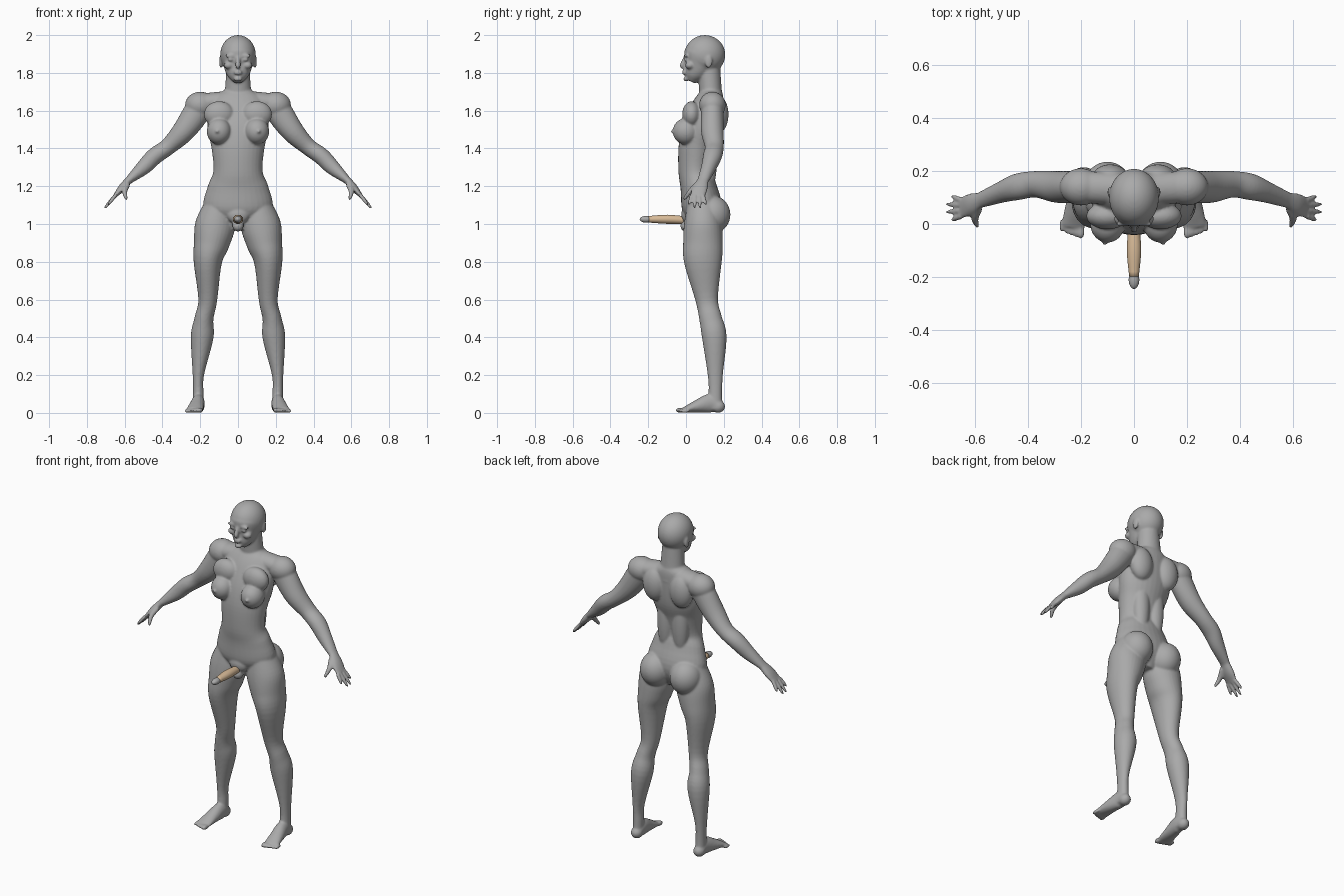
import bpy
import bmesh
import math
from mathutils import Vector, Matrix

if "Cube" in bpy.data.objects:
    bpy.data.objects.remove(bpy.data.objects["Cube"])

ACROSS = Vector((1, 0, 0))
DEPTH = Vector((0, 1, 0))


def make_material(name, *colour):
    material = bpy.data.materials.new(name)
    material.use_nodes = True
    material.diffuse_color = (*colour, 1)
    shader = material.node_tree.nodes["Principled BSDF"]
    shader.inputs["Base Color"].default_value = (*colour, 1)
    return material


def smooth_path(stations, steps=5):
    """Run a Catmull-Rom curve through the stations."""
    points = [Vector(station) for station in stations]
    before = points[0] * 2 - points[1]
    after = points[-1] * 2 - points[-2]
    points = [before, *points, after]
    path = []
    for a, b, c, d in zip(points, points[1:], points[2:], points[3:]):
        for step in range(steps):
            t = step / steps
            bend = a * 2 - b * 5 + c * 4 - d
            twist = b * 3 - a - c * 3 + d
            path.append(b + ((c - a) * t + bend * t * t + twist * t * t * t) / 2)
    return path + [points[-2]]


def tube(mesh, stations, axis=DEPTH, segments=32):
    """Loft ellipses; a station is x, y, z, radius along axis, radius across it."""
    path = smooth_path(stations)
    centres = [Vector(station[:3]) for station in path]
    last = len(path) - 1
    rings = []
    for index, station in enumerate(path):
        tangent = centres[min(index + 1, last)] - centres[max(index - 1, 0)]
        tangent.normalize()
        along = (axis - tangent * tangent.dot(axis)).normalized()
        across = tangent.cross(along)
        ring = []
        for segment in range(segments):
            angle = math.tau * segment / segments
            offset = along * station[3] * math.cos(angle) + across * station[4] * math.sin(angle)
            ring.append(mesh.verts.new(centres[index] + offset))
        rings.append(ring)
    for lower, upper in zip(rings, rings[1:]):
        for segment in range(segments):
            previous = segment - 1
            mesh.faces.new((lower[previous], lower[segment], upper[segment], upper[previous]))
    mesh.faces.new(rings[0])
    mesh.faces.new(rings[-1])


def ball(mesh, centre, radii):
    """Add an ellipsoid."""
    matrix = Matrix.Translation(centre) @ Matrix.Diagonal((*radii, 1))
    bmesh.ops.create_icosphere(mesh, subdivisions=4, radius=1, matrix=matrix)


def column(mesh, *rows):
    """Loft an upright central part; a row is height, half width, front, back."""
    tube(mesh, [(0, (front + back) / 2, height, (back - front) / 2, half_width)
                for height, half_width, front, back in rows])


def mirror_copy(mesh):
    """Copy everything built so far to the other side of the body."""
    geometry = mesh.verts[:] + mesh.edges[:] + mesh.faces[:]
    for item in bmesh.ops.duplicate(mesh, geom=geometry)["geom"]:
        if isinstance(item, bmesh.types.BMVert):
            item.co.x = -item.co.x


def finish(mesh, name, material):
    bmesh.ops.recalc_face_normals(mesh, faces=mesh.faces)
    for face in mesh.faces:
        face.smooth = True
    data = bpy.data.meshes.new(name)
    mesh.to_mesh(data)
    mesh.free()
    data.materials.append(material)
    part = bpy.data.objects.new(name, data)
    bpy.context.collection.objects.link(part)
    return part


clay_grey = make_material("clay grey", .4, .4, .4)
warm_tan = make_material("warm tan", .68, .49, .31)
body = bmesh.new()

# Left brow, eye, cheek and ear
ball(body, centre=(.04, 0, 1.89), radii=(.03, .01, .01))
ball(body, centre=(.04, 0, 1.87), radii=(.015, .012, .008))
ball(body, centre=(.05, .02, 1.84), radii=(.025, .025, .02))
ball(body, centre=(.09, .12, 1.86), radii=(.01, .02, .035))

# Left collar, shoulder, shoulder blade and back muscle
tube(body, [(0, .13, 1.66, .06, .05), (.2, .14, 1.64, .06, .05)])
ball(body, centre=(.2, .14, 1.63), radii=(.08, .07, .07))
ball(body, centre=(.09, .17, 1.58), radii=(.07, .055, .1))
ball(body, centre=(.05, .12, 1.36), radii=(.05, .045, .2))

# Left chest, breast, nipple and buttock
ball(body, centre=(.1, .03, 1.58), radii=(.08, .05, .07))
ball(body, centre=(.1, 0, 1.49), radii=(.065, .07, .07))
ball(body, centre=(.11, -.07, 1.49), radii=(.01, .01, .01))
ball(body, centre=(.1, .14, 1.05), radii=(.09, .095, .1))

# Left arm from shoulder to wrist
wrist = Vector((.58, .09, 1.23))
tube(body, [(.18, .14, 1.66, .06, .06), (.22, .14, 1.59, .06, .07),
            (.29, .14, 1.49, .06, .06), (.37, .15, 1.41, .05, .045),
            (.44, .14, 1.36, .05, .045), (.5, .12, 1.3, .04, .04),
            (*wrist, .03, .02)])

# Left palm, fingers fanned out evenly, and thumb
knuckles = Vector((.65, .06, 1.15))
tube(body, [(*wrist, .03, .02), (*wrist.lerp(knuckles, .5), .04, .02),
            (*knuckles, .04, .01)])
for finger in (-1.5, -.5, .5, 1.5):
    root = knuckles + DEPTH * finger * .02
    tip = Vector((.71, .06 + .03 * finger, 1.08 + .01 * finger * finger))
    tip.x -= .01 * finger * finger
    tube(body, [(*root, .011, .011), (*root.lerp(tip, .6), .01, .01), (*tip, .006, .006)],
         segments=12)
tube(body, [(.59, .06, 1.21, .02, .015), (.6, .02, 1.17, .014, .013),
            (.59, -.01, 1.13, .008, .008)], axis=ACROSS)

# Left leg from hip to heel
tube(body, [(.1, .09, 1.12, .08, .07), (.12, .09, 1, .1, .105),
            (.14, .09, .9, .105, .095), (.16, .09, .8, .1, .075),
            (.16, .11, .6, .06, .05), (.18, .13, .5, .06, .05),
            (.19, .15, .4, .065, .06), (.21, .155, .2, .04, .03),
            (.21, .155, .1, .036, .028), (.21, .15, .02, .045, .03)])
ball(body, centre=(.16, .07, .61), radii=(.03, .02, .04))

# Left heel, foot and toes, shrinking outwards
ball(body, centre=(.21, .17, .034), radii=(.033, .037, .034))
tube(body, [(.21, .18, .03, .03, .03), (.21, .13, .05, .034, .05),
            (.22, .06, .035, .04, .034), (.23, -.01, .016, .045, .014)], axis=ACROSS)
for toe in range(5):
    size = .014 / (1 + toe * .1)
    ball(body, centre=(.2 + .018 * toe, -.03 + .006 * toe, size), radii=(size, .026, size))

mirror_copy(body)

# Torso, neck, face and skull
column(body, (.97, .07, .03, .14), (1.08, .18, -.02, .19), (1.2, .16, -.03, .16),
       (1.28, .13, -.04, .14), (1.4, .14, -.04, .16), (1.5, .16, -.02, .19),
       (1.6, .16, .02, .2), (1.67, .13, .06, .2), (1.71, .07, .08, .19))
column(body, (1.62, .08, .07, .2), (1.7, .07, .07, .19), (1.84, .06, .06, .18))
column(body, (1.755, .026, 0, .05), (1.785, .054, -.01, .09), (1.83, .074, -.01, .14),
       (1.9, .09, -.01, .18), (1.96, .07, .02, .16))
ball(body, centre=(0, .1, 1.896), radii=(.094, .108, .104))

# Nose, lips and chin
tube(body, [(0, 0, 1.89, .01, .01), (0, -.02, 1.84, .013, .013), (0, -.01, 1.83, .01, .01)])
for lip_height in (1.797, 1.808):
    ball(body, centre=(0, -.01, lip_height), radii=(.022, .01, .006))
ball(body, centre=(0, 0, 1.768), radii=(.022, .013, .014))

# Pubic mound and scrotum
ball(body, centre=(0, .01, 1.05), radii=(.06, .035, .05))
ball(body, centre=(0, 0, .99), radii=(.03, .03, .03))

# Fuse the body parts into one smooth skin
figure = finish(body, "body", clay_grey)
fuse = figure.modifiers.new("fuse", "REMESH")
fuse.mode = "VOXEL"
fuse.voxel_size = .006
fuse.use_smooth_shade = True
soften = figure.modifiers.new("soften", "SMOOTH")
soften.iterations = 5

# Phallus shaft and tip
shaft = bmesh.new()
tube(shaft, [(0, 0, 1.02, .02, .02), (0, -.1, 1.025, .027, .024),
             (0, -.2, 1.025, .018, .017)], axis=ACROSS)
finish(shaft, "phallus_shaft", warm_tan)
tip_end = bmesh.new()
ball(tip_end, centre=(0, -.21, 1.025), radii=(.02, .035, .018))
finish(tip_end, "phallus_tip", clay_grey)
